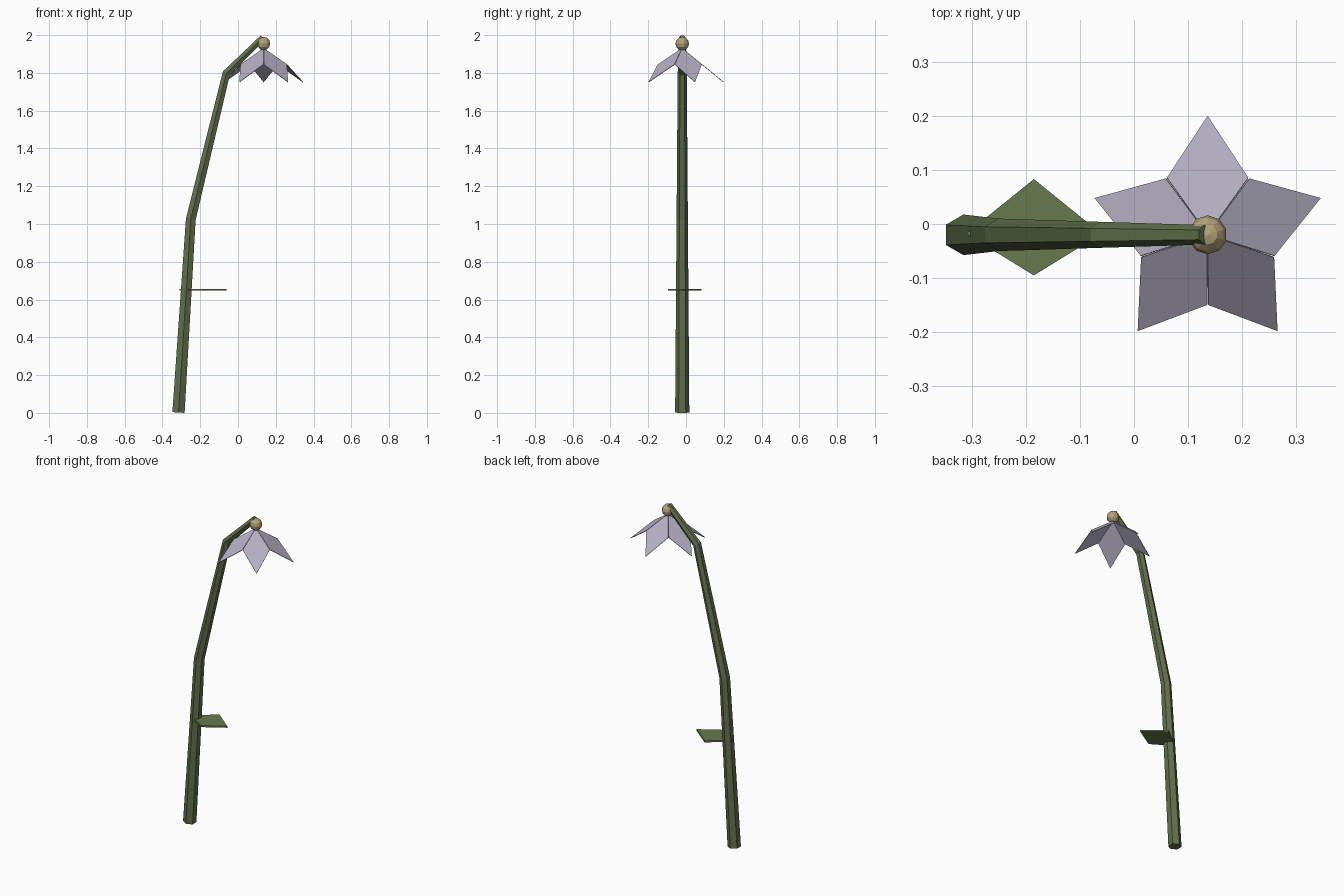
import bpy, bmesh, math
from mathutils import Vector, Matrix

if "Cube" in bpy.data.objects:
    bpy.data.objects.remove(bpy.data.objects["Cube"])


def material(name, rgb):
    m = bpy.data.materials.new(name)
    m.diffuse_color = (*rgb, 1)
    m.use_nodes = True
    m.node_tree.nodes["Principled BSDF"].inputs["Base Color"].default_value = m.diffuse_color
    return m


green = material("stem_green", (0.12, 0.16, 0.07))
leaf_green = material("leaf_green", (0.14, 0.19, 0.075))
lilac = material("petal_lilac", (0.46, 0.43, 0.54))
straw = material("bead_straw", (0.45, 0.37, 0.19))


def add_object(name, bm, mat):
    bmesh.ops.recalc_face_normals(bm, faces=bm.faces)
    mesh = bpy.data.meshes.new(name)
    bm.to_mesh(mesh)
    bm.free()
    mesh.materials.append(mat)
    ob = bpy.data.objects.new(name, mesh)
    bpy.context.collection.objects.link(ob)
    return ob


def sheet(name, points, thickness, mat):
    bm = bmesh.new()
    bm.faces.new([bm.verts.new(p) for p in points])
    ob = add_object(name, bm, mat)
    mod = ob.modifiers.new("thickness", 'SOLIDIFY')
    mod.thickness = thickness
    mod.offset = 0
    return ob


YC = -0.02   # depth of the stem and flower axis

# Stem: bent, tapering six-sided tube with a mitred ring at each bend
path = [Vector((x, YC, z)) for x, z in
        [(-0.315, 0.002), (-0.25, 1.025), (-0.062, 1.797), (0.131, 1.987)]]
radii = [0.0375, 0.030, 0.024, 0.018]
bm = bmesh.new()
rings = []
for i, (p, r) in enumerate(zip(path, radii)):
    before = (p - path[i - 1]).normalized() if i else Vector()
    after = (path[i + 1] - p).normalized() if i < len(path) - 1 else Vector()
    t = (before + after).normalized()
    across = Vector((0, 1, 0))
    side = across.cross(t)
    rings.append([bm.verts.new(p + r * (math.cos(a) * across + math.sin(a) * side))
                  for a in (k * math.pi / 3 for k in range(6))])
for a, b in zip(rings, rings[1:]):
    for k in range(6):
        n = (k + 1) % 6
        bm.faces.new((a[k], a[n], b[n], b[k]))
bm.faces.new(rings[0])
bm.faces.new(rings[-1])
add_object("stem", bm, green)

# Leaf: flat diamond crossing the stem
sheet("leaf", [(-0.31, -0.018, 0.652), (-0.185, -0.095, 0.652),
               (-0.06, -0.018, 0.652), (-0.185, 0.083, 0.652)], 0.01, leaf_green)

# Petals: five drooping kites around the flower axis
kite = [(0, 0, 1.93), (0.105, -0.075, 1.844), (0.219, 0, 1.751), (0.105, 0.075, 1.844)]
for k in range(5):
    turn = Matrix.Translation((0.136, YC, 0)) @ Matrix.Rotation(
        math.radians(90 + 72 * k), 4, 'Z')
    sheet(f"petal_{k + 1}", [turn @ Vector(p) for p in kite], 0.003, lilac)

# Bead at the flower centre
bm = bmesh.new()
bmesh.ops.create_uvsphere(bm, u_segments=10, v_segments=6, radius=0.036,
                          matrix=Matrix.Translation((0.136, YC, 1.955)))
add_object("flower_bead", bm, straw)
